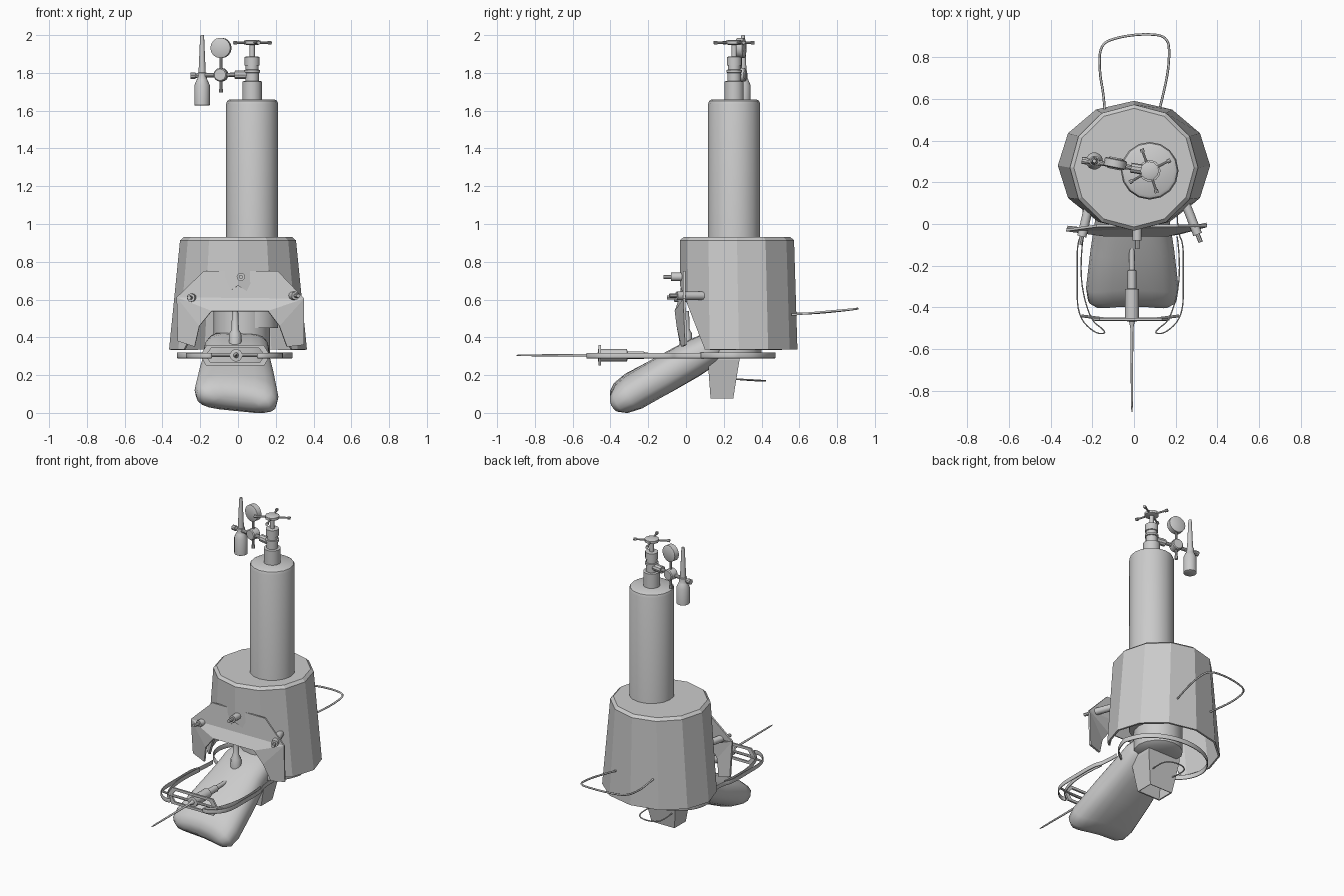
import bpy, bmesh
from math import sin, cos, tau, pi, radians
from mathutils import Vector

if "Cube" in bpy.data.objects:
    bpy.data.objects.remove(bpy.data.objects["Cube"])


def obj(name, bm, smooth=None):
    bmesh.ops.recalc_face_normals(bm, faces=bm.faces)
    me = bpy.data.meshes.new(name)
    bm.to_mesh(me)
    bm.free()
    o = bpy.data.objects.new(name, me)
    bpy.context.collection.objects.link(o)
    if smooth:
        bpy.ops.object.select_all(action='DESELECT')
        o.select_set(True)
        bpy.context.view_layer.objects.active = o
        bpy.ops.object.shade_smooth_by_angle(angle=radians(smooth))
    return o


def loft(bm, rings, caps=(True, True)):
    rows = [[bm.verts.new(p) for p in r] for r in rings]
    n = len(rows[0])
    for a, b in zip(rows, rows[1:]):
        for i in range(n):
            j = (i + 1) % n
            bm.faces.new((a[i], a[j], b[j], b[i]))
    if caps[0]:
        bm.faces.new(rows[0])
    if caps[1]:
        bm.faces.new(rows[-1])


def lathe(name, origin, axis, profile, n=16, smooth=35):
    """Turned part: profile is (distance along axis, radius)."""
    q = Vector(axis).to_track_quat('Z', 'Y')
    bm = bmesh.new()
    loft(bm, [[Vector(origin) + q @ Vector((r * cos(tau * i / n), r * sin(tau * i / n), t))
               for i in range(n)] for t, r in profile])
    return obj(name, bm, smooth)


def rod(name, a, b, r, r2=None, n=10):
    d = Vector(b) - Vector(a)
    return lathe(name, a, d, [(0, r), (d.length, r if r2 is None else r2)], n)


def wire(name, pts, r=0.006, band=0.0, closed=False):
    cu = bpy.data.curves.new(name, 'CURVE')
    cu.dimensions = '3D'
    cu.bevel_depth, cu.bevel_resolution, cu.extrude = r, 1, band
    cu.resolution_u = 5
    s = cu.splines.new('NURBS')
    s.points.add(len(pts) - 1)
    for p, co in zip(s.points, pts):
        p.co = (*co, 1)
    s.order_u = 3
    s.use_endpoint_u = True
    s.use_cyclic_u = closed
    o = bpy.data.objects.new(name, cu)
    bpy.context.collection.objects.link(o)
    return o


# faceted hollow housing, cut away at the lower front
bm = bmesh.new()
loft(bm, [[(rx * cos(tau * i / 12), cy + ry * sin(tau * i / 12), z) for i in range(12)]
          for z, rx, ry, cy in [(.335, .365, .31, .28), (.913, .307, .302, .27),
                                (.93, .288, .284, .27)]], (False, True))
bmesh.ops.bisect_plane(bm, geom=bm.verts[:] + bm.edges[:] + bm.faces[:],
                       plane_co=(0, .1, .335), plane_no=(0, -.31, -.12), clear_outer=True)
body = obj("housing", bm)
body.modifiers.new("Shell", 'SOLIDIFY').thickness = 0.012

# tower and inner drum
tx, ty = .075, .255
lathe("tower", (tx, ty, 0), (0, 0, 1),
      [(.45, .138), (1.635, .138), (1.652, .132), (1.66, .118)], 16)
lathe("inner_drum", (.02, .25, 0), (0, 0, 1), [(.3, .12), (.32, .15), (.6, .15)], 16)

# mast on top of the tower
lathe("mast", (tx, ty, 0), (0, 0, 1),
      [(1.655, .052), (1.755, .052), (1.757, .036), (1.80, .036), (1.802, .042), (1.815, .042),
       (1.817, .034), (1.838, .034), (1.84, .04), (1.885, .04), (1.887, .014), (1.95, .014)], 14)
lathe("mast_hub", (tx, ty, 0), (0, 0, 1), [(1.948, .03), (1.953, .044), (1.97, .044), (1.975, .03)], 12)
for a in (27, 110, -72, -150):
    d = Vector((cos(radians(a)), sin(radians(a)), 0))
    c = Vector((tx, ty, 1.96))
    rod("hub_spoke", c, c + d * .105, .006, n=8)
    rod("spoke_tip", c + d * .095, c + d * .112, .010, n=8)

# side arm with gauge and antenna
ay = .29
rod("arm_socket", (tx, ty, 1.79), (-.015, .27, 1.79), .024)
rod("arm", (-.01, .27, 1.79), (-.25, .305, 1.785), .012)
rod("arm_tip", (-.225, .302, 1.785), (-.25, .305, 1.785), .017)
ax = Vector((-.2, -1, 0)).normalized()
for nm, z, r, h in (("arm_joint", 1.79, .036, .028), ("gauge", 1.932, .054, .022)):
    lathe(nm, (-.09, ay, z), ax, [(-h, r * .85), (-h * .8, r), (h * .8, r), (h, r * .85)], 16)
rod("gauge_stem", (-.09, ay, 1.70), (-.09, ay, 1.89), .008)
rod("stem_foot", (-.09, ay, 1.695), (-.09, ay, 1.715), .011)
lathe("antenna", (-.19, .302, 0), (0, 0, 1),
      [(1.628, .038), (1.63, .041), (1.735, .041), (1.765, .028), (1.77, .025), (1.80, .025),
       (1.802, .019), (1.985, .011), (2.0, .009)], 14)

# bent front shield
P = [(-.18, -.015, .752), (.21, -.015, .752), (-.325, -.035, .612), (.35, -.015, .605),
     (-.14, -.06, .54), (.16, -.06, .54), (-.32, -.02, .38), (-.23, -.03, .35),
     (.35, -.005, .36), (.26, -.025, .35), (-.205, -.05, .46), (.22, -.05, .46)]
bm = bmesh.new()
v = [bm.verts.new(p) for p in P]
for f in [(0, 1, 3, 2), (2, 3, 5, 4), (2, 4, 10), (2, 10, 7, 6), (3, 11, 5), (3, 8, 9, 11)]:
    bm.faces.new([v[i] for i in f])
shield = obj("front_shield", bm)
shield.modifiers.new("Plate", 'SOLIDIFY').thickness = 0.012

# struts and bolts holding the shield
for a, b in (((.25, .09, .62), (.305, -.05, .62)), ((-.22, .07, .61), (-.25, -.06, .61)),
             ((.015, .02, .72), (.015, -.08, .72))):
    d = (Vector(b) - Vector(a)).normalized()
    rod("shield_strut", a, b, .022, n=12)
    rod("shield_bolt", b, Vector(b) + d * .04, .011, n=8)

# smooth slanted foot
ang = radians(27.5)
rings = []
for yc, w, t in [(-.385, .12, .02), (-.37, .175, .055), (-.335, .212, .083), (-.27, .222, .1),
                 (-.12, .2, .102), (.02, .178, .1), (.13, .172, .09), (.2, .15, .06), (.22, .10, .03)]:
    ring = []
    for i in range(20):
        c, s = cos(tau * i / 20), sin(tau * i / 20)
        x = w * abs(c) ** .7 * (1 if c > 0 else -1)
        h = t * abs(s) ** .8 * (1 if s > 0 else -1)
        lobe = -.03 * (x / .2) ** 2 * (yc < -.25)
        k = max(0, -yc) * .3
        ring.append(Vector((x - .008, yc - h * sin(ang) + lobe,
                            .275 + .52 * yc + h * cos(ang) + lobe * .4 - k * x)))
    rings.append(ring)
low = min(p.z for r in rings for p in r)
for r in rings:
    for p in r:
        p.z -= low * max(0, min(1, (.2 - p.y) / .5))
bm = bmesh.new()
loft(bm, rings)
obj("foot", bm, 60)
lathe("foot_neck", (-.015, .0, 0), (0, 0, 1), [(.36, .034), (.42, .032), (.44, .02), (.54, .016)], 12)

# tapered box under the housing
bm = bmesh.new()
loft(bm, [[(x0, y0, z), (x1, y0, z), (x1, y1, z), (x0, y1, z)]
          for z, x0, x1, y0, y1 in [(.34, -.12, .12, .11, .29), (.28, -.12, .12, .115, .283),
                                    (.075, -.09, .08, .13, .25)]], (True, False))
box = obj("under_box", bm)
box.modifiers.new("Wall", 'SOLIDIFY').thickness = 0.01

# wires: rear loop, under loop
wire("rear_loop", [(-.14, .54, .53), (-.145, .62, .525), (-.165, .72, .53), (-.165, .86, .545),
                   (-.08, .895, .55), (.05, .912, .553), (.165, .90, .55), (.17, .79, .54),
                   (.155, .68, .53), (.125, .56, .52)], .006)
wire("under_loop", [(-.08, .24, .18), (-.09, .36, .17), (-.05, .42, .17), (.05, .42, .17),
                    (.09, .36, .175), (.07, .24, .18)], .004)

# band hoop around the drum
wire("inner_hoop", [(-.02 + .305 * cos(tau * i / 16), .25 + .225 * sin(tau * i / 16), .305)
                    for i in range(16)], .004, .012, True)

# bumper bands on each side
for s in (-1, 1):
    wire("bumper_band", [(-.018 + s * x, y, .303) for x, y in
                         [(.225, .08), (.225, -.04), (.255, -.09), (.254, -.25), (.254, -.44),
                          (.17, -.525), (.115, -.525), (.135, -.50), (.19, -.46), (.235, -.30),
                          (.236, -.14), (.225, -.06)]], .003, .011)
    rod("bumper_link", (-.018 + s * .12, -.455, .303), (-.018 + s * .235, -.44, .303), .007, n=8)

# six-sided crossplate frame
outer = [(-.2, .305), (-.165, .36), (.135, .36), (.17, .305), (.14, .252), (-.17, .252)]
bm = bmesh.new()
rings = []
for k, y in ((1, -.462), (.84, -.462), (.84, -.45), (1, -.45), (1, -.462)):
    rings.append([(-.015 + (x + .015) * k, y, .305 + (z - .305) * (k if k == 1 else .7)) for x, z in outer])
loft(bm, rings, (False, False))
bmesh.ops.remove_doubles(bm, verts=bm.verts, dist=.0001)
obj("crossplate", bm)
rod("crossplate_bar", (-.19, -.456, .305), (.16, -.456, .305), .009, n=8)

# probe with long needle
lathe("probe", (-.01, 0, .305), (0, -1, 0),
      [(.08, .012), (.22, .014), (.222, .021), (.31, .021), (.312, .033), (.465, .033),
       (.467, .014), (.5, .007), (.87, .005), (.90, .002)], 14)
